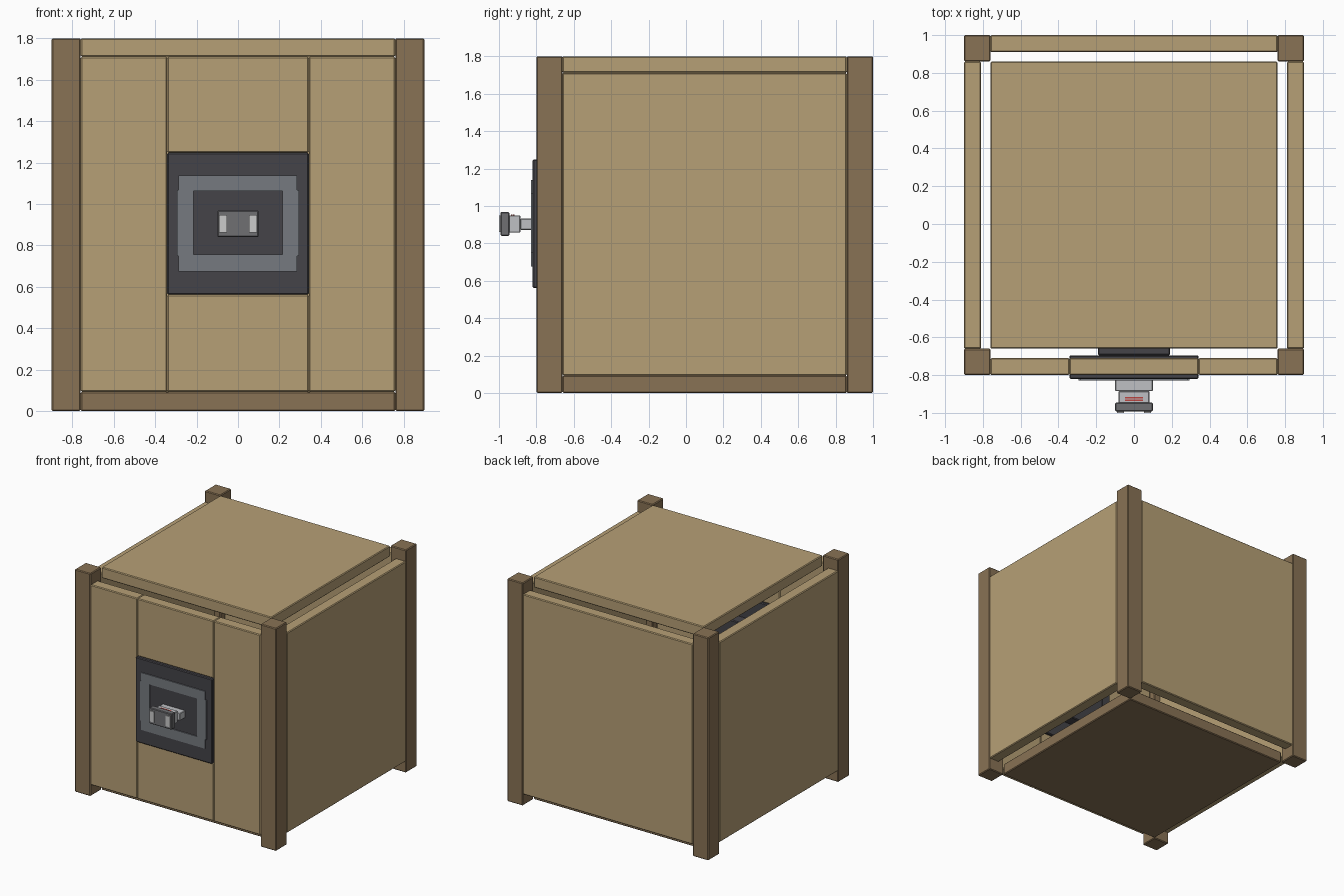
import bpy, bmesh

if "Cube" in bpy.data.objects:
    bpy.data.objects.remove(bpy.data.objects["Cube"])


def material(name, rgb):
    m = bpy.data.materials.new(name)
    m.diffuse_color = (*rgb, 1)
    m.use_nodes = True
    m.node_tree.nodes["Principled BSDF"].inputs["Base Color"].default_value = m.diffuse_color
    return m


TAN = material("tan_wood", (0.47, 0.35, 0.18))
BROWN = material("brown_wood", (0.25, 0.17, 0.09))
DARK = material("dark_metal", (0.058, 0.056, 0.065))
GREY = material("grey_metal", (0.18, 0.195, 0.216))
MID = material("mid_grey", (0.16, 0.16, 0.17))
LIGHT = material("light_metal", (0.52, 0.53, 0.55))
WHITE = material("white_tile", (0.72, 0.72, 0.73))
RED = material("red_mark", (0.5, 0.06, 0.05))


def finish(bm, name, mat, bevel=0.0):
    mesh = bpy.data.meshes.new(name)
    bm.to_mesh(mesh)
    bm.free()
    ob = bpy.data.objects.new(name, mesh)
    mesh.materials.append(mat)
    bpy.context.collection.objects.link(ob)
    if bevel:
        mod = ob.modifiers.new("edge_chamfer", 'BEVEL')
        mod.width = bevel
        mod.segments = 1
    return ob


def box(name, x, y, z, mat, bevel=0.0):
    """Box from (min, max) pairs on each axis."""
    bm = bmesh.new()
    bmesh.ops.create_cube(bm, size=1)
    for v in bm.verts:
        for i, (lo, hi) in enumerate((x, y, z)):
            v.co[i] = lo if v.co[i] < 0 else hi
    return finish(bm, name, mat, bevel)


def ring(name, outer, inner, y, mat):
    """Rectangular frame facing front; outer and inner are (x0, x1, z0, z1)."""
    bm = bmesh.new()

    def loop(r, yy):
        x0, x1, z0, z1 = r
        return [bm.verts.new((a, yy, b)) for a, b in ((x0, z0), (x1, z0), (x1, z1), (x0, z1))]

    loops = [loop(outer, y[0]), loop(inner, y[0]), loop(inner, y[1]), loop(outer, y[1])]
    for k in range(4):
        a, b = loops[k], loops[(k + 1) % 4]
        for i in range(4):
            j = (i + 1) % 4
            bm.faces.new((a[i], a[j], b[j], b[i]))
    bmesh.ops.recalc_face_normals(bm, faces=bm.faces)
    return finish(bm, name, mat)


B = 0.006

# corner posts
for sx, side in ((-1, "left"), (1, "right")):
    xs = tuple(sorted((sx * 0.9, sx * 0.76)))
    box(f"front_{side}_post", xs, (-0.8, -0.66), (0, 1.8), BROWN, B)
    box(f"back_{side}_post", xs, (0.86, 1.0), (0, 1.8), BROWN, B)
    # side walls
    xs = tuple(sorted((sx * 0.9, sx * 0.81)))
    box(f"{side}_wall", xs, (-0.66, 0.86), (0.093, 1.712), TAN, B)
    # outer front boards
    xs = tuple(sorted((sx * 0.76, sx * 0.342)))
    box(f"front_{side}_board", xs, (-0.8, -0.71), (0.093, 1.712), TAN, B)

# back wall, lid, floor
box("back_wall", (-0.76, 0.76), (0.91, 1.0), (0.093, 1.712), TAN, B)
box("lid", (-0.76, 0.76), (-0.66, 0.86), (1.712, 1.8), TAN, B)
box("floor_panel", (-0.76, 0.76), (-0.66, 0.86), (0, 0.093), BROWN, B)

# middle front boards above and below the mechanism
box("front_upper_board", (-0.342, 0.342), (-0.8, -0.71), (1.248, 1.712), TAN, B)
box("front_lower_board", (-0.342, 0.342), (-0.8, -0.71), (0.093, 0.562), TAN, B)

# mechanism housing and face plate
box("mechanism_plate", (-0.342, 0.342), (-0.82, -0.695), (0.562, 1.248), DARK, B)
box("mechanism_rear_block", (-0.19, 0.19), (-0.695, -0.6), (0.72, 1.09), DARK, B)
ring("face_frame", (-0.287, 0.284, 0.675, 1.138), (-0.214, 0.214, 0.755, 1.062),
     (-0.828, -0.815), GREY)
for sx, side in ((-1, "left"), (1, "right")):
    xs = tuple(sorted((sx * 0.28, sx * 0.295)))
    box(f"face_frame_{side}_tab", xs, (-0.8275, -0.815), (0.75, 1.068), GREY)

# protruding handle
box("handle_base", (-0.1, 0.1), (-0.885, -0.815), (0.872, 0.932), LIGHT, 0.004)
box("handle_neck", (-0.082, 0.082), (-0.95, -0.885), (0.857, 0.95), LIGHT, 0.004)
box("handle_head", (-0.1, 0.1), (-0.992, -0.945), (0.84, 0.968), MID, 0.005)
for sx, side in ((-1, "left"), (1, "right")):
    xs = tuple(sorted((sx * 0.053, sx * 0.091)))
    box(f"handle_{side}_tile", xs, (-1.0, -0.985), (0.862, 0.948), WHITE)

# red marks on the handle neck
for i, yc in enumerate((-0.932, -0.92)):
    box(f"red_mark_{i + 1}", (-0.048, 0.048), (yc - 0.004, yc + 0.004), (0.94, 0.954), RED)
